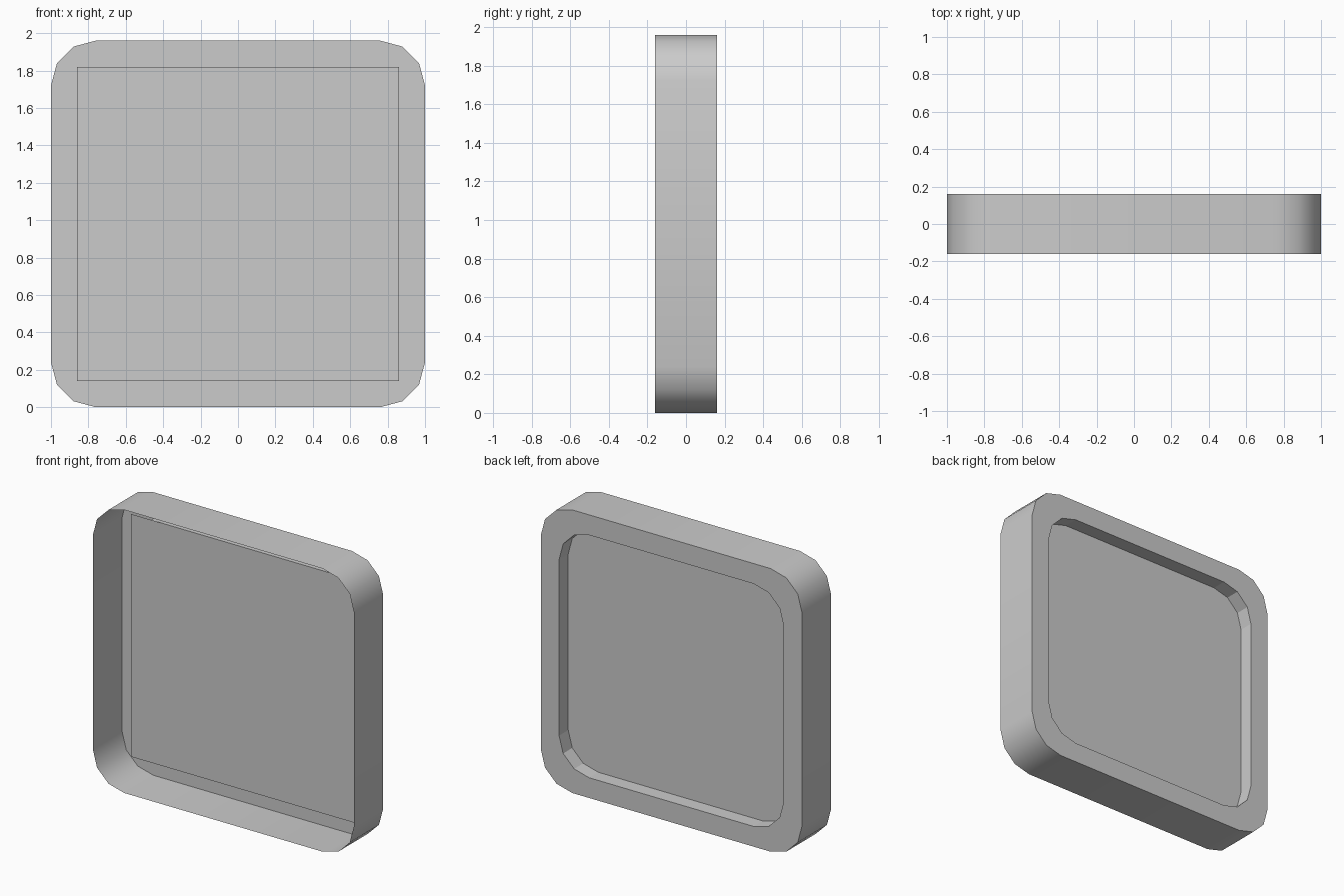
import bpy
import math

cube = bpy.data.objects.get("Cube")
if cube:
    bpy.data.objects.remove(cube, do_unlink=True)

WIDTH, HEIGHT = 2.0, 1.96
BORDER = 0.14
FRONT_Y, PANEL_Y, BACK_Y = -0.16, 0.06, 0.16

grey = bpy.data.materials.new("plain_grey")
grey.use_nodes = True
colour = (0.6, 0.6, 0.6, 1)
grey.diffuse_color = colour
grey.node_tree.nodes["Principled BSDF"].inputs["Base Color"].default_value = colour


def outline(inset, radius, y, steps=3):
    """Rounded rectangle, counter-clockwise seen from the front."""
    hx, hz = WIDTH / 2 - inset, HEIGHT / 2 - inset
    points = []
    for corner, (sx, sz) in enumerate([(1, 1), (-1, 1), (-1, -1), (1, -1)]):
        for i in range(steps + 1):
            a = math.radians(90) * (corner + i / steps)
            points.append((sx * (hx - radius) + radius * math.cos(a), y,
                           HEIGHT / 2 + sz * (hz - radius) + radius * math.sin(a)))
    return points


def add_part(name, verts, faces):
    mesh = bpy.data.meshes.new(name)
    mesh.from_pydata(verts, [], faces)
    mesh.materials.append(grey)
    obj = bpy.data.objects.new(name, mesh)
    bpy.context.collection.objects.link(obj)
    return obj


def bridge(name, loop_a, loop_b):
    """Strip of quads joining two matching loops."""
    n = len(loop_a)
    faces = [(i, i + n, (i + 1) % n + n, (i + 1) % n) for i in range(n)]
    return add_part(name, loop_a + loop_b, faces)


outer_front = outline(0, 0.24, FRONT_Y)
outer_back = outline(0, 0.24, BACK_Y)
hole_back = outline(BORDER, 0.23, BACK_Y)
hole_front = outline(BORDER, 0.23, PANEL_Y)

# Thin outer wall, open at the front
rim = bridge("outer_rim", outer_front, outer_back)

# Flat frame round the back opening
bridge("back_frame", outer_back, hole_back)

# Short wall from the opening in to the panel
bridge("recess_wall", hole_back, hole_front)

# Square-cornered panel closing the recess
px, pz = WIDTH / 2 - BORDER, HEIGHT - BORDER
add_part("panel",
         [(-px, PANEL_Y, BORDER), (px, PANEL_Y, BORDER),
          (px, PANEL_Y, pz), (-px, PANEL_Y, pz)], [(0, 1, 2, 3)])

# Soft corners on the outer wall
bpy.ops.object.select_all(action='DESELECT')
rim.select_set(True)
bpy.context.view_layer.objects.active = rim
bpy.ops.object.shade_smooth_by_angle(angle=math.radians(40))
